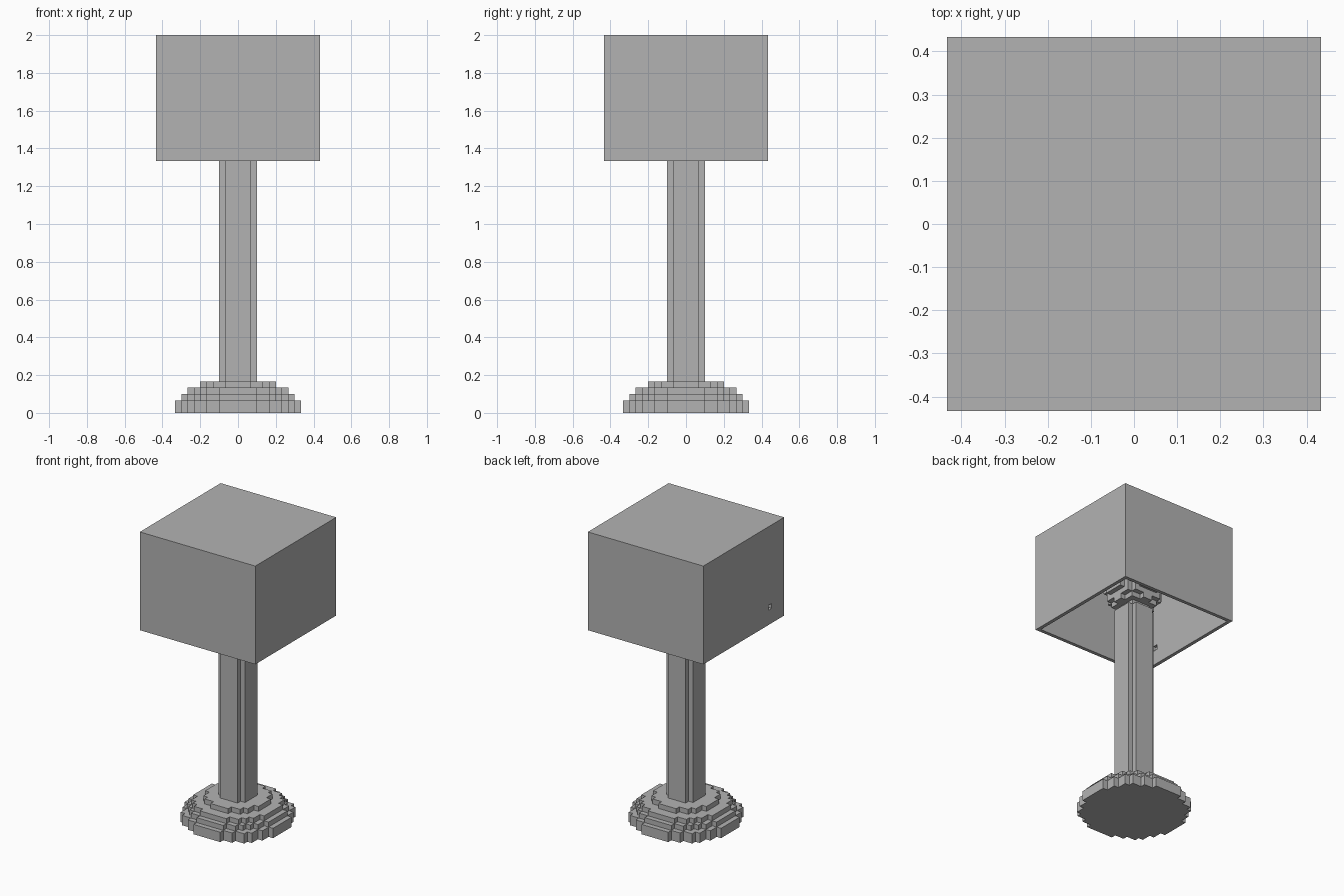
import bpy, bmesh, math
from mathutils import Matrix, Vector

if "Cube" in bpy.data.objects:
    bpy.data.objects.remove(bpy.data.objects["Cube"], do_unlink=True)

U = 2 / 60  # one block

grey = bpy.data.materials.new("plain grey")
grey.use_nodes = True
colour = (0.45, 0.45, 0.45, 1)
grey.diffuse_color = colour
grey.node_tree.nodes["Principled BSDF"].inputs["Base Color"].default_value = colour


def finish(bm, name):
    """Scale from blocks to units and turn the mesh into an object."""
    bmesh.ops.scale(bm, vec=(U, U, U), verts=bm.verts)
    bmesh.ops.recalc_face_normals(bm, faces=bm.faces)
    mesh = bpy.data.meshes.new(name)
    bm.to_mesh(mesh)
    bm.free()
    mesh.materials.append(grey)
    obj = bpy.data.objects.new(name, mesh)
    bpy.context.collection.objects.link(obj)
    return obj


def add_disc(bm, radius, z0, z1):
    """Blocky disc: rows of whole blocks whose centres lie in the circle."""
    n = math.ceil(radius)
    side = []
    for row in range(-n, n):
        reach = radius ** 2 - (row + 0.5) ** 2
        if reach < 0.25:
            continue
        w = math.floor(math.sqrt(reach) + 0.5)
        side += [(w, row), (w, row + 1)]
    outline = side + [(-x, y) for x, y in reversed(side)]
    # drop points in the middle of straight runs
    corners = []
    for i, p in enumerate(outline):
        a, b = outline[i - 1], outline[(i + 1) % len(outline)]
        if p != a and not (a[0] == p[0] == b[0]):
            corners.append(p)
    face = bm.faces.new([bm.verts.new((x, y, z0)) for x, y in corners])
    out = bmesh.ops.extrude_face_region(bm, geom=[face], use_keep_orig=True)
    top = [v for v in out["geom"] if isinstance(v, bmesh.types.BMVert)]
    bmesh.ops.translate(bm, vec=(0, 0, z1 - z0), verts=top)


# Stepped round base
bm = bmesh.new()
for radius, z0, z1 in [(10, 0, 2), (9, 2, 3), (8, 3, 4), (6, 4, 5)]:
    add_disc(bm, radius, z0, z1)
finish(bm, "base")

# Pole with notched corners
bm = bmesh.new()
add_disc(bm, 3, 5, 43)
finish(bm, "pole")

# Blocky round bulb
bm = bmesh.new()
for k in range(10):
    add_disc(bm, math.sqrt(25 - (k - 4.5) ** 2), 43 + k, 44 + k)
finish(bm, "bulb")


# Box shade, hollow and open below
def box(bm, size, centre):
    m = Matrix.Translation(Vector(centre)) @ Matrix.Diagonal((*size, 1))
    bmesh.ops.create_cube(bm, size=1, matrix=m)


bm = bmesh.new()
box(bm, (26, 26, 20), (0, 0, 50))
bm.normal_update()
bottom = min(bm.faces, key=lambda f: f.calc_center_median().z)
bmesh.ops.inset_region(bm, faces=[bottom], thickness=1)
out = bmesh.ops.extrude_face_region(bm, geom=[bottom])
verts = [v for v in out["geom"] if isinstance(v, bmesh.types.BMVert)]
bmesh.ops.translate(bm, vec=(0, 0, 19), verts=verts)
if bottom.is_valid:
    bmesh.ops.delete(bm, geom=[bottom], context="FACES_ONLY")
shade = finish(bm, "shade")

# Small cord hole through one wall
bm = bmesh.new()
box(bm, (3, 1, 1), (-12.5, -8.5, 43.5))
cutter = finish(bm, "cord_hole_cutter")
cutter.hide_render = True
cut = shade.modifiers.new("cord hole", "BOOLEAN")
cut.operation = "DIFFERENCE"
cut.solver = "EXACT"
cut.object = cutter
bpy.context.view_layer.objects.active = shade
bpy.ops.object.modifier_apply(modifier=cut.name)
bpy.data.objects.remove(cutter, do_unlink=True)
